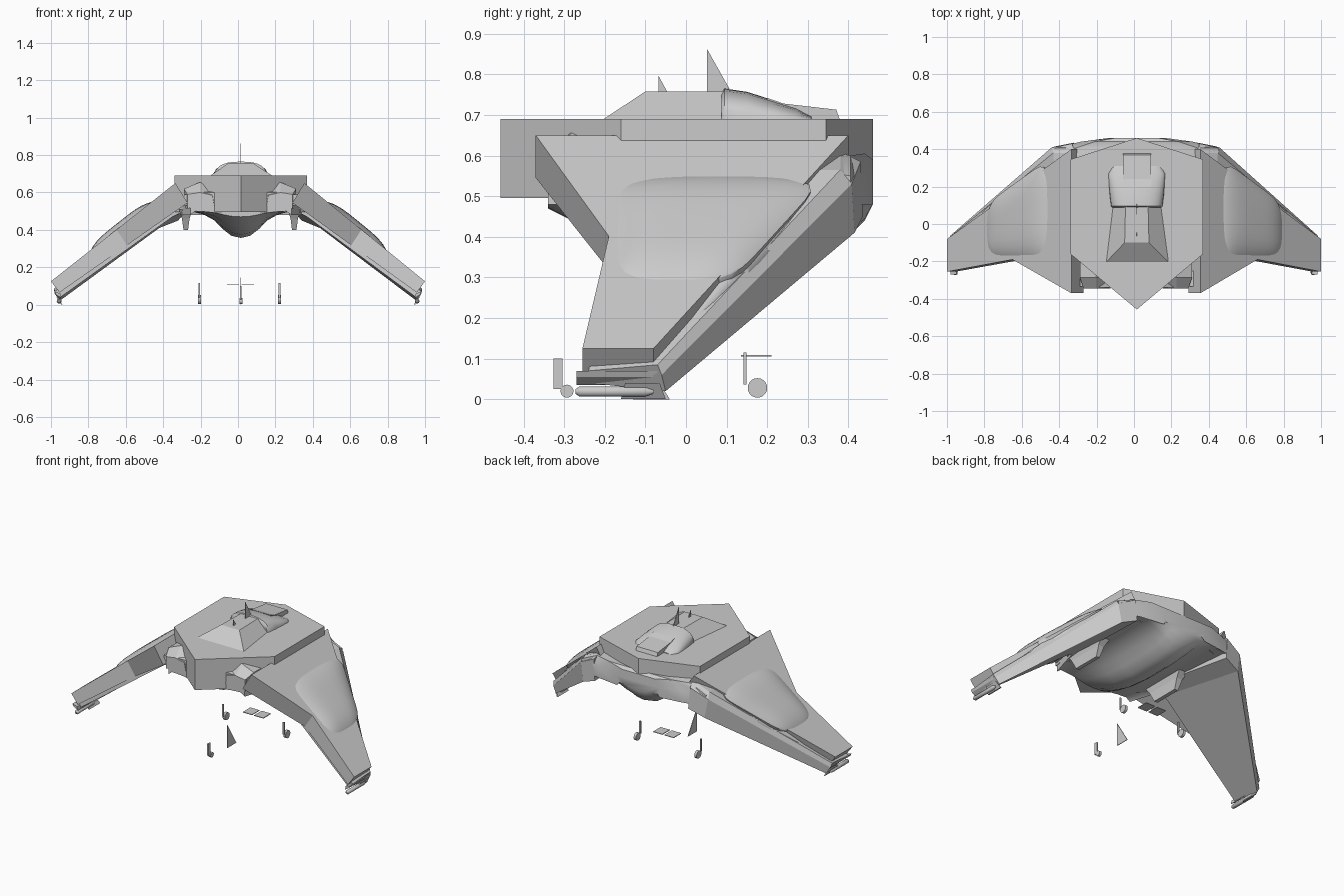
import bpy, bmesh, math

if "Cube" in bpy.data.objects:
    bpy.data.objects.remove(bpy.data.objects["Cube"])

CX = 0.015  # hull centre line


def loft(name, rings, smooth=False, angle=35):
    """Join equal-length rings into a capped solid."""
    bm = bmesh.new()
    vs = [[bm.verts.new(p) for p in r] for r in rings]
    n = len(rings[0])
    for a, b in zip(vs, vs[1:]):
        for i in range(n):
            j = (i + 1) % n
            bm.faces.new((a[i], a[j], b[j], b[i]))
    bm.faces.new(vs[0])
    bm.faces.new(vs[-1])
    bmesh.ops.remove_doubles(bm, verts=bm.verts, dist=1e-5)
    bmesh.ops.recalc_face_normals(bm, faces=bm.faces)
    me = bpy.data.meshes.new(name)
    bm.to_mesh(me)
    bm.free()
    ob = bpy.data.objects.new(name, me)
    bpy.context.collection.objects.link(ob)
    if smooth:
        bpy.ops.object.select_all(action='DESELECT')
        ob.select_set(True)
        bpy.context.view_layer.objects.active = ob
        bpy.ops.object.shade_smooth_by_angle(angle=math.radians(angle))
    return ob


def box(name, x0, x1, y0, y1, z0, z1):
    q = [(x0, y0), (x1, y0), (x1, y1), (x0, y1)]
    return loft(name, [[(x, y, z) for x, y in q] for z in (z0, z1)])


def side(s, x, y, z):
    """Mirror a point, keeping the slight offset of the hull centre."""
    return (s * x + CX * (1 - x), y, z)


def wing_z(x):
    return 0.65 - 0.525 * (x - 0.345) / 0.655


def power(v, e):
    return math.copysign(abs(v) ** e, v)


# Central hexagonal hull
hexa = [(0, -.457), (.355, -.16), (.355, .345), (0, .46), (-.355, .345), (-.355, -.16)]
loft("hull", [[(CX + x, y, z) for x, y in hexa] for z in (.495, .69)])

# Smooth fuselage with hanging belly: y, half width, top, belly bottom
stations = [(-.34, .27, .60, .47), (-.24, .30, .62, .42), (-.1, .34, .62, .375),
            (.05, .37, .62, .357), (.22, .40, .62, .36), (.34, .43, .61, .375),
            (.405, .44, .60, .405), (.44, .30, .605, .44), (.46, .15, .59, .48)]
rings = []
for y, w, top, bot in stations:
    d = .5 - bot
    k = min(1, w / .3)
    half = [(w * .75, top), (w, top - .05), (w, .48), (.27 * k, .5), (.2 * k, .5 - d * .12),
            (.14 * k, .5 - d * .35), (.1 * k, .5 - d * .65), (.05 * k, .5 - d * .92)]
    full = half + [(0, bot)] + [(-x, z) for x, z in reversed(half)]
    rings.append([(CX + x, y, z) for x, z in full])
loft("fuselage", rings, True, 45)

for s in (-1, 1):
    tag = "right" if s > 0 else "left"

    # Drooping flat wing plate
    plan = [(.345, -.37), (.655, -.19), (1.0, -.255), (1.0, -.08), (.345, .40)]
    top, low = [], []
    for x, y in plan:
        t = (x - .345) / .655
        z = wing_z(x)
        top.append(side(s, x, y, z))
        low.append(side(s, x - .065 + .02 * t, y, z - .105 + .045 * t))
    loft(tag + "_wing_plate", [top, low])

    # Trailing edge slab below the plate, merging into the fuselage flank
    root = [(.40, -.15, .56), (.44, .38, .565), (.45, .408, .53), (.43, .415, .41), (.36, -.15, .47)]
    tip = [(.98, -.24, .07), (.985, -.07, .085), (.98, -.06, .06), (.955, -.05, .02), (.95, -.24, .04)]
    shoulder = [(.30, -.15, .60), (.33, .38, .61), (.34, .43, .585), (.33, .435, .45), (.28, -.15, .51)]
    loft(tag + "_wing_edge", [[side(s, *p) for p in r] for r in (shoulder, root, tip)])

    # Soft low blister blending out of the wing surface
    rings = []
    for i in range(17):
        u = -math.cos(math.pi * i / 16)
        x = .63 + .165 * u
        rear = .345 - .73 * (x - .47)
        mid, hy = (rear - .175) / 2, (rear + .175) / 2
        r = max(.02, 1 - u ** 8) ** .4
        h = .028 * (1 - u ** 4)
        ring = []
        for j in range(13):
            v = -math.cos(math.pi * j / 12)
            n = -.004 + h * (1 - v ** 4)
            ring.append(side(s, x + .625 * n, mid + hy * r * v, wing_z(x) + .78 * n))
        for v in (1, -1):
            ring.append(side(s, x - .02, mid + hy * r * v * .98, wing_z(x) - .025))
        rings.append(ring)
    loft(tag + "_wing_blister", rings, True, 60)

    # Rounded fairing along the rear of the wing, tapering to the tip
    rings = []
    for i in range(11):
        t = i / 10
        x = .40 + .50 * t
        yc = .385 - .735 * (x - .40)
        r = .012 + .034 * math.sin(math.pi * min(1, t * .9 + .1))
        rings.append([side(s, x - .035 + r * .62 * math.sin(a), yc - .015 + r * math.cos(a),
                           wing_z(x) - .035 + r * .78 * math.sin(a))
                      for a in (2 * math.pi * k / 14 for k in range(14))])
    loft(tag + "_rear_fairing", rings, True, 50)

    # Layered wing tip: rounded rail and small fin
    rings = []
    for y, r in ((-.272, .006), (-.262, .013), (-.1, .013), (-.08, .005)):
        rings.append([side(s, .957 + r * math.cos(k * math.pi / 5),
                           y, .019 + r * math.sin(k * math.pi / 5)) for k in range(10)])
    loft(tag + "_tip_rail", rings, True)
    box_sec = [(.945, .035), (.975, .055), (.982, .07), (.95, .06)]
    loft(tag + "_tip_layer", [[side(s, x, y, z) for x, z in box_sec] for y in (-.27, -.07)])
    fin = [(-.16, .001), (-.05, .001), (-.065, .04), (-.15, .04)]
    loft(tag + "_tip_fin", [[side(s, x + (z - .002) * .6, y, z) for y, z in fin] for x in (.94, .948)])

    # Front intake block: roofed shell, sloping front, inner lip
    sec = [(.13, .53), (.29, .515), (.30, .62), (.215, .655), (.14, .615)]
    low_front = [(.14, .53), (.28, .515), (.28, .59), (.215, .60), (.15, .585)]
    loft(tag + "_intake", [[side(s, x, y, z) for x, z in q]
                           for q, y in ((low_front, -.345), (sec, -.285), (sec, -.1))])

    # Belly pylon
    levels = [(.51, .035, -.20, .12), (.46, .02, -.17, .07), (.40, .012, -.14, .04)]
    loft(tag + "_belly_pylon", [[side(s, .29 + dx * w, (y0, y1)[k], z)
         for dx, k in ((-1, 0), (1, 0), (1, 1), (-1, 1))] for z, w, y0, y1 in levels])

# Nose cross panel between the intakes
box("nose_panel", -.29, .32, -.335, -.25, .53, .59)

# Faceted cabin housing on top
low = [(CX - .17, -.21), (CX + .175, -.21), (CX + .13, .12), (CX - .13, .12)]
high = [(CX - .065, -.10), (CX + .065, -.10), (CX + .06, .11), (CX - .06, .11)]
loft("cabin_housing", [[(x, y, .685) for x, y in low], [(x, y, .758) for x, y in high]])

# Smooth canopy: y, half width, top height
rings = []
for y, w, h in ((.087, .13, .755), (.095, .138, .765), (.15, .145, .757),
                (.21, .15, .738), (.27, .153, .718), (.31, .13, .697)):
    rings.append([(CX + w * power(math.cos(a), .8), y, .68 + (h - .68) * math.sin(a) ** .7)
                  for a in (math.pi * k / 14 for k in range(14))] + [(CX - w, y, .68)])
loft("canopy", rings, True, 40)

# Spine behind the canopy
spine = [(.2, .685), (.2, .742), (.24, .728), (.37, .713), (.38, .685)]
loft("spine", [[(CX + x, y, z) for y, z in spine] for x in (-.075, .075)])


# Thin upright fins
def fin_plate(name, y0, y1, z0, z1):
    loft(name, [[(x, y0, z0), (x, y1, z0), (x, y0, z1)] for x in (CX - .002, CX + .002)])


fin_plate("tall_top_fin", .052, .115, .75, .862)
fin_plate("small_top_fin", -.068, -.045, .755, .797)
fin_plate("lower_fin", -.13, -.04, .0, .145)


# Landing gear: wheel and slim strut
def gear(name, x, y, r, sy, z0, z1, w):
    bpy.ops.mesh.primitive_cylinder_add(vertices=20, radius=r, depth=.016,
                                        location=(x, y, r + .004), rotation=(0, math.pi / 2, 0))
    bpy.context.object.name = name + "_wheel"
    bpy.ops.object.shade_smooth_by_angle()
    box(name + "_strut", x - .005, x + .005, sy - w, sy + w, z0, z1)


gear("nose_gear", CX, -.293, .016, -.315, .025, .10, .011)
gear("left_gear", -.207, .176, .024, .145, .036, .115, .004)
gear("right_gear", .222, .176, .024, .145, .036, .115, .004)

# Flat gear doors
for i, x0 in enumerate((-.06, .02)):
    box("gear_door_%d" % i, x0, x0 + .065, .135, .21, .105, .109)
